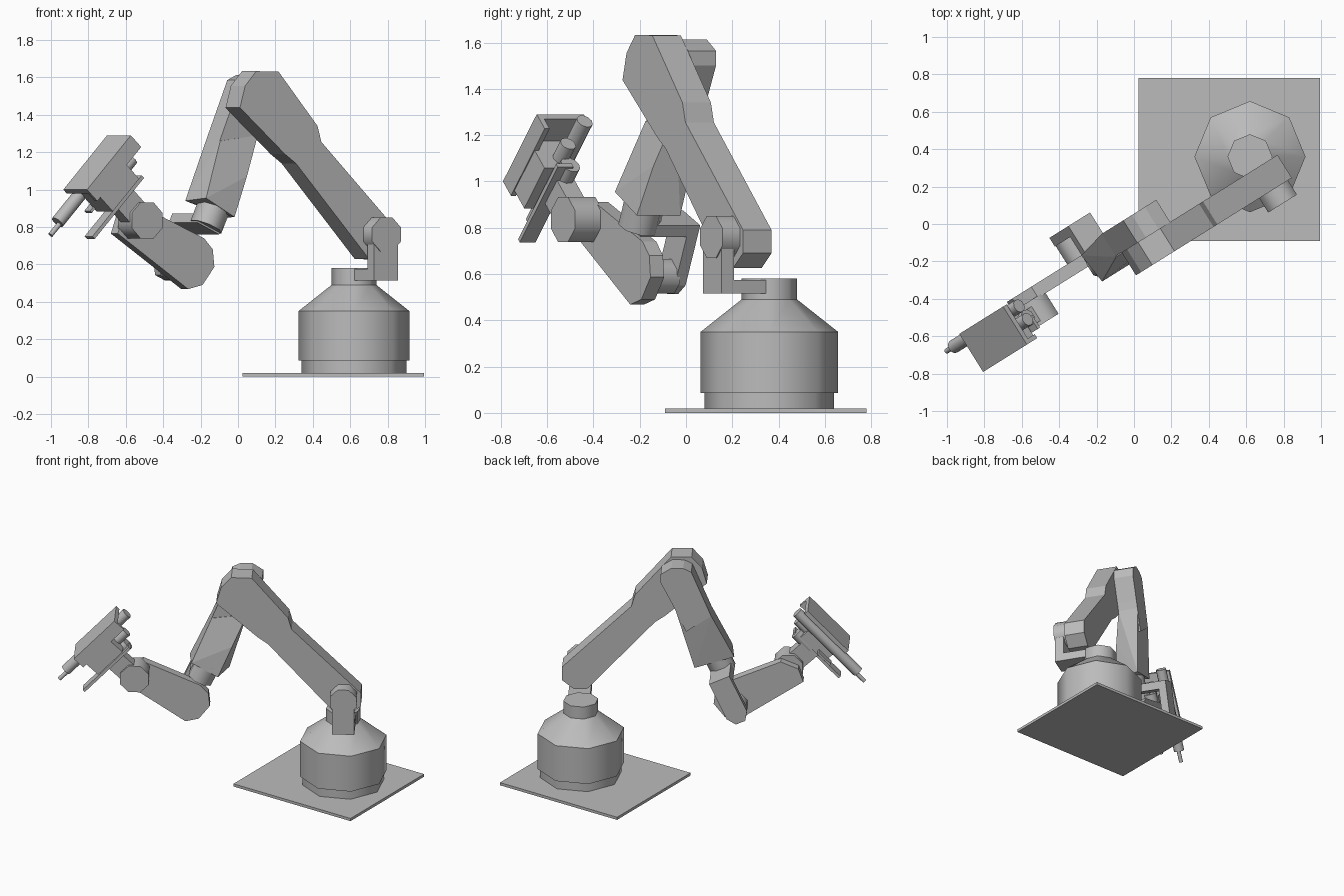
import bpy, bmesh, math
from mathutils import Matrix, Vector

cube = bpy.data.objects.get("Cube")
if cube:
    bpy.data.objects.remove(cube, do_unlink=True)

grey = bpy.data.materials.new("metal_grey")
grey.use_nodes = True
grey.diffuse_color = (0.5, 0.5, 0.5, 1)
grey.node_tree.nodes["Principled BSDF"].inputs["Base Color"].default_value = (0.5, 0.5, 0.5, 1)

# The arm lies in a turned frame: x = reach, y = sideways, z = up
BASE = Matrix.Translation((0.62, 0.36, 0))
ARM = BASE @ Matrix.Rotation(math.radians(212), 4, 'Z')


def finish(name, bm, frame, smooth=False):
    bmesh.ops.recalc_face_normals(bm, faces=bm.faces[:])
    mesh = bpy.data.meshes.new(name)
    bm.to_mesh(mesh)
    bm.free()
    mesh.materials.append(grey)
    if smooth:
        mesh.polygons.foreach_set("use_smooth", [True] * len(mesh.polygons))
        mesh.set_sharp_from_angle(angle=math.radians(47))
    ob = bpy.data.objects.new(name, mesh)
    ob.matrix_world = frame
    bpy.context.collection.objects.link(ob)
    return ob


def prism(name, profile, y0, y1, frame=ARM):
    """Extrude a reach/height outline sideways."""
    bm = bmesh.new()
    face = bm.faces.new([bm.verts.new((s, y0, z)) for s, z in profile])
    ext = bmesh.ops.extrude_face_region(bm, geom=[face])
    verts = [g for g in ext["geom"] if isinstance(g, bmesh.types.BMVert)]
    bmesh.ops.translate(bm, verts=verts, vec=(0, y1 - y0, 0))
    return finish(name, bm, frame)


def hull(name, points):
    bm = bmesh.new()
    for p in points:
        bm.verts.new(p)
    bmesh.ops.convex_hull(bm, input=bm.verts[:])
    bmesh.ops.dissolve_limit(bm, angle_limit=0.02, verts=bm.verts[:], edges=bm.edges[:])
    return finish(name, bm, ARM)


def rod(name, a, b, r, sides=8, turn=math.pi / 8):
    a, b = Vector(a), Vector(b)
    rot = (b - a).to_track_quat('Z', 'Y').to_matrix().to_4x4()
    m = Matrix.Translation((a + b) / 2) @ rot @ Matrix.Rotation(turn, 4, 'Z')
    bm = bmesh.new()
    bmesh.ops.create_cone(bm, cap_ends=True, segments=sides, radius1=r, radius2=r,
                          depth=(b - a).length, matrix=m)
    return finish(name, bm, ARM, True)


def lathe(name, rings, sides=8):
    bm = bmesh.new()
    loops = [[bm.verts.new((r * math.cos(math.tau * i / sides),
                            r * math.sin(math.tau * i / sides), z))
              for i in range(sides)] for r, z in rings]
    for low, high in zip(loops, loops[1:]):
        for i in range(sides):
            j = (i + 1) % sides
            bm.faces.new((low[i], low[j], high[j], high[i]))
    bm.faces.new(loops[0])
    bm.faces.new(loops[-1])
    return finish(name, bm, BASE, True)


# Base: floor plate and turret
bm = bmesh.new()
bmesh.ops.create_cube(bm, size=1, matrix=Matrix.Translation((0.51, 0.345, 0.01))
                      @ Matrix.Diagonal((0.97, 0.87, 0.02, 1)))
finish("floor_plate", bm, Matrix.Identity(4))
lathe("turret", [(0.28, 0.02), (0.28, 0.085), (0.297, 0.085), (0.297, 0.35),
                 (0.12, 0.49), (0.12, 0.58)])

# Shoulder bracket and motor
prism("shoulder_foot", [(-0.09, 0.515), (0.06, 0.515), (0.06, 0.575), (-0.09, 0.575)], 0, 0.3)
prism("shoulder_bracket", [(-0.09, 0.515), (0.06, 0.515), (0.06, 0.76), (-0.09, 0.76)], 0.235, 0.3)
rod("shoulder_motor", (-0.015, 0.2, 0.76), (-0.015, 0.305, 0.76), 0.098)

# Upper arm
prism("upper_arm", [(-0.13, 0.79), (-0.13, 0.69), (-0.05, 0.626), (0.04, 0.63),
                    (0.5, 1.14), (0.57, 1.19), (0.853, 1.438), (0.82, 1.555),
                    (0.75, 1.633), (0.61, 1.631), (0.364, 1.34), (0.34, 1.255)], 0.07, 0.215)

# Forearm: elbow block and flared lower half
prism("elbow", [(0.547, 1.5), (0.547, 1.564), (0.62, 1.612), (0.7, 1.612), (0.755, 1.585),
                (0.89, 1.26), (0.72, 1.14), (0.626, 1.343)], -0.07, 0.07)
hull("forearm", [(0.89, -0.07, 1.26), (0.89, 0.075, 1.26), (0.65, -0.07, 1.29),
                 (0.65, 0.07, 1.29), (0.73, -0.04, 1.07), (0.75, 0.12, 1.07),
                 (0.775, -0.03, 0.851), (0.845, 0.147, 0.853),
                 (1.045, -0.03, 0.94), (1.024, 0.147, 0.955)])

# Wrist: roll cylinder, angled bracket and pitch joint, laid out along the forearm axis
def along(a, w):
    return (0.92 + 0.42 * a + 0.91 * w, 0.91 - 0.91 * a + 0.42 * w)


def bracket(name, a0, a1, w, y0, y1):
    prism(name, [along(a0, -w), along(a0, w), along(a1, w), along(a1, -w)], y0, y1)


for label, a0, a1, r in (("wrist_roll", -0.02, 0.12, 0.09),):
    (s0, z0), (s1, z1) = along(a0, 0), along(a1, 0)
    rod(label, (s0, 0.06, z0), (s1, 0.06, z1), r)
bracket("wrist_foot", 0.075, 0.13, 0.075, -0.2, 0.09)
prism("wrist_bracket", [along(0.075, -0.075), along(0.075, 0.075), along(0.36, 0.075),
                        along(0.42, 0.035), along(0.42, -0.035), along(0.36, -0.075)],
      -0.2, -0.145)
rod("wrist_pitch_joint", (1.06, -0.16, 0.59), (1.06, -0.02, 0.59), 0.08)

# Hand link and its hub
prism("hand_link", [(1.07, 0.468), (0.98, 0.49), (0.905, 0.586), (0.915, 0.68), (0.97, 0.74),
                    (1.36, 0.91), (1.48, 0.86), (1.514, 0.765)], -0.03, 0.04)
rod("hand_hub", (1.41, 0.03, 0.835), (1.41, 0.17, 0.835), 0.105)

# Tool head, laid out along (e) and behind (p) its tilted front plate
def tool(e, p):
    return (1.82 - 0.69 * e - 0.725 * p, 1.0 + 0.725 * e - 0.69 * p)


def slab(name, e0, e1, p0, p1, y0, y1):
    prism(name, [tool(e0, p0), tool(e1, p0), tool(e1, p1), tool(e0, p1)], y0, y1)


def tube(name, e0, e1, p, y, r):
    (s0, z0), (s1, z1) = tool(e0, p), tool(e1, p)
    rod(name, (s0, y, z0), (s1, y, z1), r, 10)


slab("tool_plate", 0, 0.4, 0, 0.03, -0.02, 0.22)
slab("tool_side_wall", 0, 0.4, 0.02, 0.09, 0.195, 0.22)
slab("tool_block", 0.03, 0.27, 0.03, 0.2, 0.05, 0.215)
slab("tool_blade", -0.14, 0.31, 0.215, 0.235, 0.1, 0.18)
slab("tool_neck", 0.09, 0.23, 0.19, 0.37, 0.06, 0.15)
slab("tool_small_bar", 0, 0.12, 0.165, 0.18, 0.0, 0.06)
tube("tool_tube", -0.17, 0.43, 0.075, 0.022, 0.037)
tube("tool_tip", -0.25, -0.16, 0.09, 0.022, 0.014)
tube("tool_motor", 0.2, 0.36, 0.142, 0.107, 0.036)
tube("tool_clamp", 0.15, 0.3, 0.21, 0.1, 0.045)
